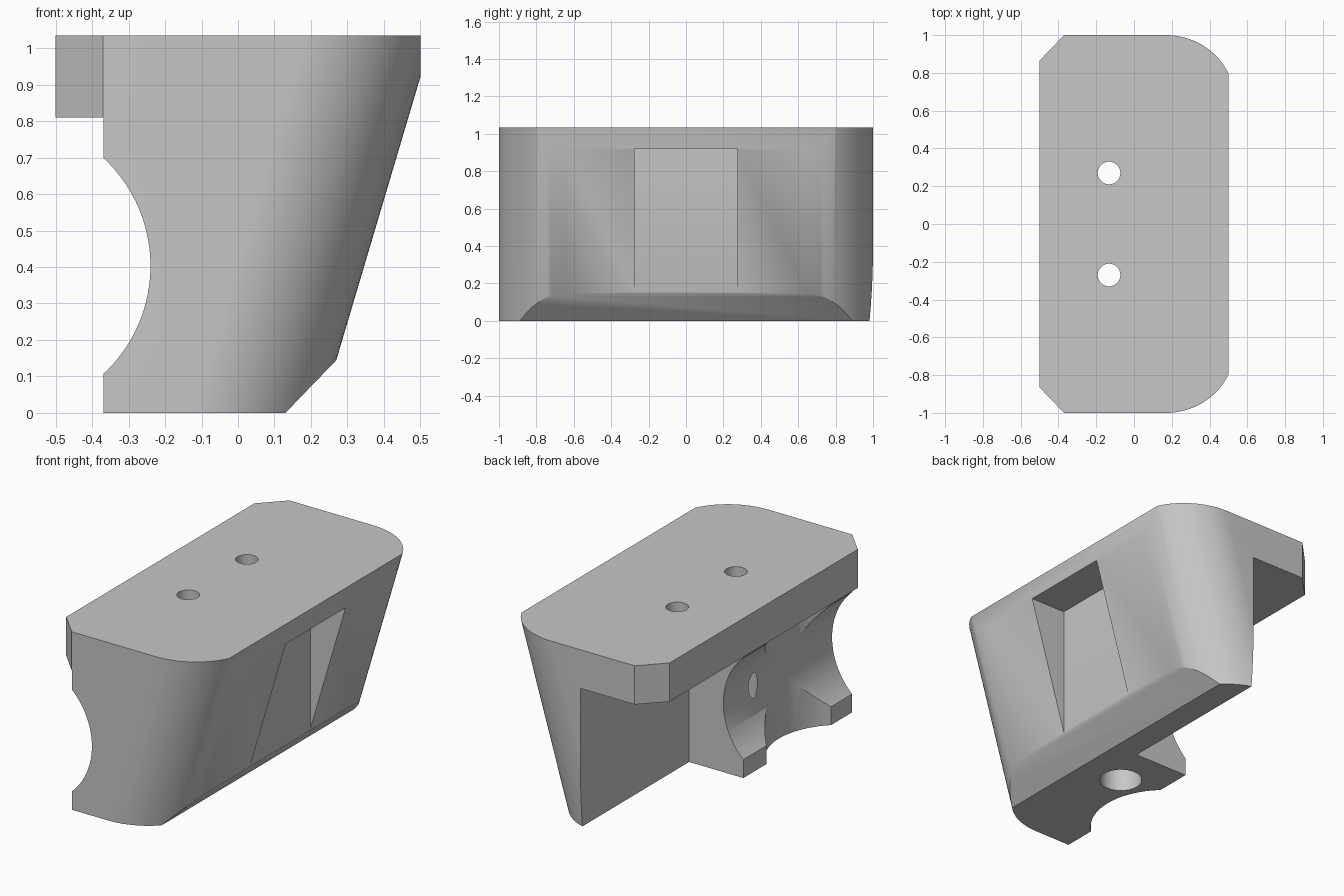
import bpy, bmesh, math
from mathutils import Vector

default = bpy.data.objects.get("Cube")
if default:
    bpy.data.objects.remove(default, do_unlink=True)

HEIGHT, LIP = 1.035, 0.81
SLOPE = 0.297                          # lean of the sloped side
CORNER_X, CORNER_Y = 0.365, 0.35       # rounded corners, stretched by the lean
SCOOP_R, SCOOP_X, SCOOP_Y, SCOOP_Z = 0.405, -0.645, -0.51, 0.403

grey = bpy.data.materials.new("plain grey")
grey.use_nodes = True
colour = (0.57, 0.57, 0.57, 1)
grey.diffuse_color = colour
grey.node_tree.nodes["Principled BSDF"].inputs["Base Color"].default_value = colour


def finish(bm, name):
    # Closed solids must face outward for the cuts to work
    bmesh.ops.recalc_face_normals(bm, faces=bm.faces[:])
    if bm.calc_volume(signed=True) < 0:
        bmesh.ops.reverse_faces(bm, faces=bm.faces[:])
    mesh = bpy.data.meshes.new(name)
    bm.to_mesh(mesh)
    bm.free()
    mesh.materials.append(grey)
    ob = bpy.data.objects.new(name, mesh)
    bpy.context.collection.objects.link(ob)
    return ob


def box(name, low, high):
    bm = bmesh.new()
    bmesh.ops.create_cube(bm, size=1)
    for v in bm.verts:
        v.co = Vector([(a + b) / 2 + c * (b - a) for a, b, c in zip(low, high, v.co)])
    return finish(bm, name)


def cylinder(name, radius, start, end, sides=64):
    start, end = Vector(start), Vector(end)
    axis = end - start
    bm = bmesh.new()
    bmesh.ops.create_cone(bm, cap_ends=True, segments=sides, radius1=radius,
                          radius2=radius, depth=axis.length)
    turn = axis.to_track_quat("Z", "Y")
    for v in bm.verts:
        v.co = turn @ v.co + (start + end) / 2
    return finish(bm, name)


def outline(z):
    """Plan outline at height z; the rounded side follows the slope."""
    centre = 0.169 + SLOPE * (z - HEIGHT)
    arc = [(centre + CORNER_X * math.sin(a), 1 - CORNER_Y + CORNER_Y * math.cos(a))
           for a in [math.pi / 2 * i / 24 for i in range(25)]]
    half = [(-0.5, 0.865), (-0.37, 1)] + arc
    return half + [(x, -y) for x, y in reversed(half)]


# Leaning rounded block
bm = bmesh.new()
rings = [[bm.verts.new((x, y, z)) for x, y in outline(z)] for z in (0, HEIGHT)]
bm.faces.new(rings[0])
bm.faces.new(rings[1])
count = len(rings[0])
for i in range(count):
    j = (i + 1) % count
    bm.faces.new((rings[0][i], rings[0][j], rings[1][j], rings[1][i]))

# Trim the upper vertical edge and the lower bevel
for point, normal in (((0.5, 0, 0), (1, 0, 0)), ((0.13, 0, 0), (0.145, 0, -0.14))):
    geom = bm.verts[:] + bm.edges[:] + bm.faces[:]
    cut = bmesh.ops.bisect_plane(bm, geom=geom, plane_co=point, plane_no=normal,
                                 clear_outer=True)
    edges = [e for e in cut["geom_cut"]
             if isinstance(e, bmesh.types.BMEdge) and e.is_boundary]
    bmesh.ops.contextual_create(bm, geom=edges)
body = finish(bm, "bracket_body")

# Cutters: crossed scoops, underside of lip, open half, side pocket, counterbore
cutters = [
    cylinder("lengthwise_scoop", SCOOP_R, (SCOOP_X, -2, SCOOP_Z), (SCOOP_X, 2, SCOOP_Z), 96),
    cylinder("upright_scoop", SCOOP_R, (SCOOP_X, SCOOP_Y, -1), (SCOOP_X, SCOOP_Y, LIP), 96),
    box("lip_undercut", (-1.2, -2, -1), (-0.369, 2, LIP)),
    box("open_half", (-1.2, 0, -1), (-0.02, 2, LIP)),
    box("side_pocket", (0.273, -0.275, -1), (1, 0.275, 0.92)),
    cylinder("counterbore", 0.115, (-0.132, -0.27, -1), (-0.132, -0.27, LIP)),
]
# Screw holes
for y in (-0.27, 0.27):
    cutters.append(cylinder("screw_hole", 0.06, (-0.132, y, 0.5), (-0.132, y, 2), 48))

bpy.context.view_layer.objects.active = body
for cutter in cutters:
    mod = body.modifiers.new(cutter.name, "BOOLEAN")
    mod.operation, mod.solver, mod.object = "DIFFERENCE", "EXACT", cutter
    bpy.ops.object.modifier_apply(modifier=mod.name)
    bpy.data.objects.remove(cutter, do_unlink=True)

bpy.ops.object.select_all(action="DESELECT")
body.select_set(True)
bpy.ops.object.shade_smooth_by_angle(angle=math.radians(30))
